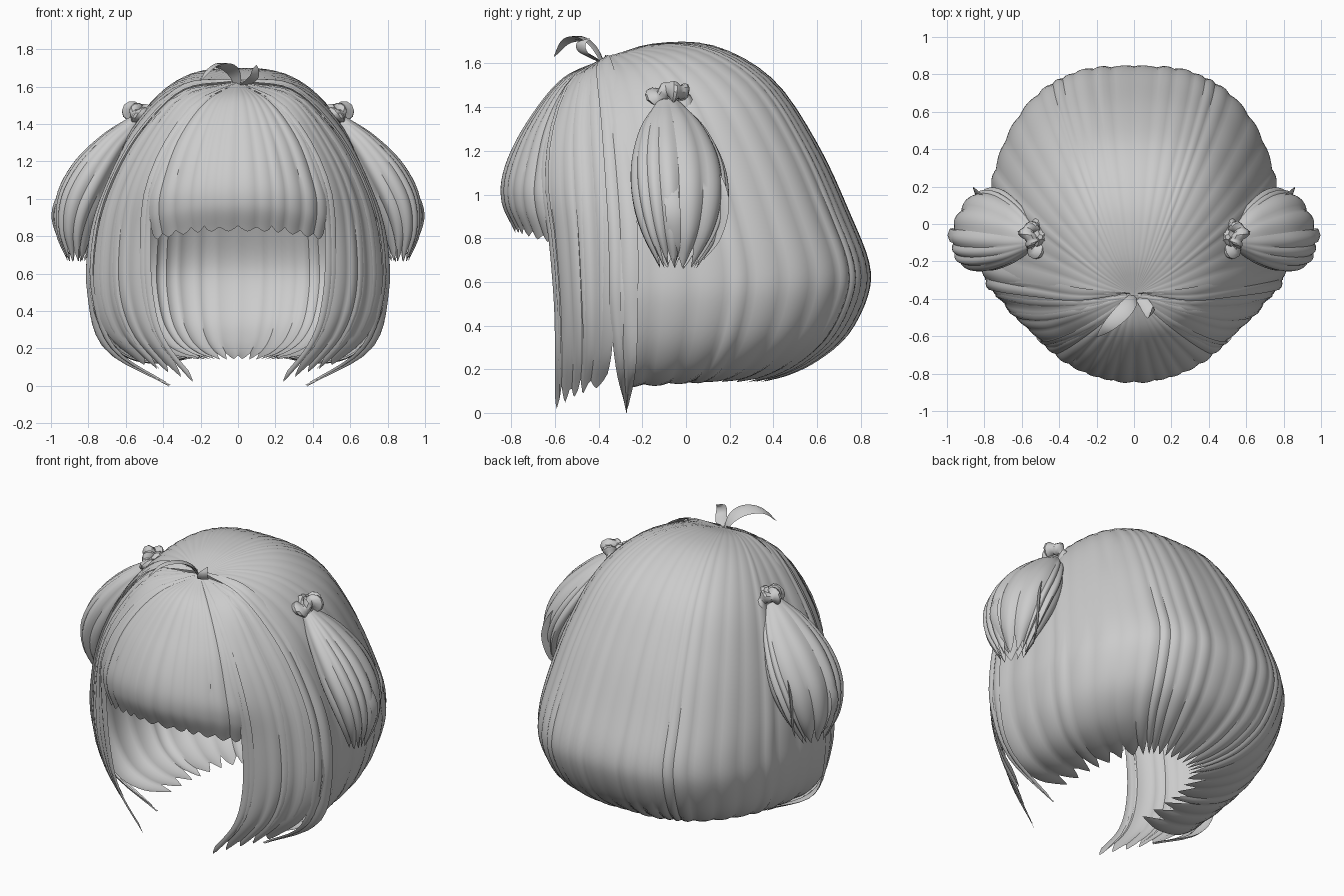
import bpy, bmesh, math, random
from mathutils import Vector as V

if "Cube" in bpy.data.objects:
    bpy.data.objects.remove(bpy.data.objects["Cube"])

random.seed(4)
hair = bpy.data.materials.new("hair_grey")
hair.diffuse_color = (0.6, 0.6, 0.6, 1)
hair.use_nodes = True
hair.node_tree.nodes["Principled BSDF"].inputs["Base Color"].default_value = hair.diffuse_color


def finish(name, bm, mirror=True, angle=35):
    me = bpy.data.meshes.new(name)
    bm.to_mesh(me)
    bm.free()
    me.materials.append(hair)
    me.polygons.foreach_set("use_smooth", [True] * len(me.polygons))
    me.set_sharp_from_angle(angle=math.radians(angle))
    ob = bpy.data.objects.new(name, me)
    bpy.context.collection.objects.link(ob)
    if mirror:
        ob.modifiers.new("mirror", 'MIRROR').merge_threshold = 0.002
    return ob


def spline(pts, t):
    """Smooth curve through points, t from 0 to 1."""
    n = len(pts) - 1
    i = min(int(t * n), n - 1)
    f = t * n - i
    b, c = pts[i], pts[i + 1]
    a = pts[i - 1] if i else b * 2 - c
    d = pts[i + 2] if i + 2 <= n else c * 2 - b
    return (b * 2 + (c - a) * f + (a * 2 - b * 5 + c * 4 - d) * f * f
            + (b * 3 - a - c * 3 + d) * f ** 3) * 0.5


def sheet(name, guides, locks, amp, tooth, rows=36, sub=6, centre=(0, 0, 0.8), mirror=True):
    """Surface through guide curves, split in rounded locks with pointed tips."""
    centre = V(centre)
    widths = [random.uniform(0.5, 1.5) for _ in range(locks)]
    total, start, cols = sum(widths), 0, []
    for w in widths:
        d = tooth * random.uniform(0.6, 1.2)
        a = amp * random.uniform(0.6, 1.2)
        for k in range(sub):
            f = k / sub
            cols.append(((start + w * f) / total, a * math.sin(math.pi * f),
                         1 - d * abs(2 * f - 1) ** 1.3))
        start += w
    cols.append((1.0, 0.0, 1 - tooth))

    def point(u, v):
        return spline([spline(g, v) for g in guides], u)

    bm, grid, sign = bmesh.new(), [], 0
    for u, a, end in cols:
        line = []
        for r in range(rows + 1):
            v = r / rows * end
            p = point(u, v)
            du = point(min(u + .01, 1), v) - point(max(u - .01, 0), v)
            dv = point(u, min(v + .01, 1)) - point(u, max(v - .01, 0))
            n = du.cross(dv).normalized()
            s = 1 if n.dot(p - centre) >= 0 else -1
            sign += s
            line.append(bm.verts.new(p + n * s * a * min(1, v * 1.8)))
        grid.append(line)
    for A, B in zip(grid, grid[1:]):
        for r in range(rows):
            q = (A[r], B[r], B[r + 1], A[r + 1])
            bm.faces.new(q if sign > 0 else q[::-1])
    bmesh.ops.remove_doubles(bm, verts=bm.verts, dist=0.0005)
    return finish(name, bm, mirror)


def strand(name, pts, width, side, mirror=True, steps=18):
    """Tapered ridged lock along a path, widened along the side direction."""
    pts, side = [V(p) for p in pts], V(side).normalized()
    bm, prev = bmesh.new(), None
    for i in range(steps + 1):
        t = i / steps
        p = spline(pts, t)
        tan = spline(pts, min(t + .02, 1)) - spline(pts, max(t - .02, 0))
        w = width * max(math.sin(math.pi * (0.08 + 0.92 * t)) ** 0.8, 0.01)
        n = tan.cross(side).normalized() * w * 0.35
        ring = [bm.verts.new(p + o) for o in (side * w, n, side * -w, n * -0.3)]
        if prev:
            for k in range(4):
                bm.faces.new((prev[k], prev[(k + 1) % 4], ring[(k + 1) % 4], ring[k]))
        prev = ring
    bmesh.ops.recalc_face_normals(bm, faces=bm.faces)
    return finish(name, bm, mirror, 50)


def vecs(*pts):
    return [V(p) for p in pts]


# back shell: side profile swept round to the rear profile
side = vecs((0, -.38, 1.62), (.2, -.37, 1.625), (.4, -.34, 1.53), (.57, -.32, 1.335), (.685, -.31, 1.1),
            (.76, -.3, .86), (.79, -.3, .66), (.79, -.3, .5), (.735, -.3, .31), (.62, -.3, .17),
            (.46, -.3, .125), (.28, -.3, .15))
rear = vecs((0, -.38, 1.62), (0, -.15, 1.69), (0, .13, 1.68), (0, .4, 1.525), (0, .605, 1.225),
            (0, .755, .9), (0, .838, .68), (0, .828, .53), (0, .74, .36), (0, .61, .25),
            (0, .48, .185), (0, .35, .15))
guides = []
for k in range(9):
    a = math.pi / 2 * k / 8
    sx, cy = math.sin(a) ** 0.76, math.cos(a) ** 0.76
    guides.append([V((s.x * sx, s.y + (r.y - s.y) * cy, s.z + (r.z - s.z) * cy ** 1.2))
                   for s, r in zip(side, rear)])
sheet("back_hair", guides, 13, 0.009, 0.06, rows=44)

# fringe
mid = vecs((0, -.38, 1.62), (0, -.57, 1.525), (0, -.73, 1.32), (0, -.825, 1.12), (0, -.838, .97), (0, -.775, .83))
edge = vecs((0, -.38, 1.62), (.2, -.53, 1.51), (.36, -.62, 1.31), (.455, -.655, 1.06), (.475, -.645, .92), (.45, -.61, .78))
guides = [[V((e.x * s, m.y + (e.y - m.y) * s ** 2.2, m.z + (e.z - m.z) * s ** 2.2))
           for m, e in zip(mid, edge)] for s in (0, .25, .5, .75, 1)]
sheet("fringe", guides, 6, 0.009, 0.045)

# long front side locks
front = vecs((0, -.38, 1.62), (.19, -.54, 1.515), (.35, -.635, 1.3), (.445, -.665, 1.05), (.465, -.63, .8),
             (.455, -.605, .5), (.39, -.6, .25), (.21, -.6, .015))
middle = vecs((.02, -.38, 1.62), (.28, -.48, 1.535), (.455, -.53, 1.3), (.57, -.53, 1.05), (.615, -.51, .8),
              (.615, -.495, .5), (.54, -.49, .27), (.38, -.5, .08))
outer = vecs((.02, -.38, 1.62), (.3, -.39, 1.575), (.53, -.37, 1.34), (.68, -.345, 1.06), (.755, -.33, .8),
             (.77, -.33, .5), (.7, -.34, .28), (.54, -.37, .13))
sheet("front_side_lock", [front, middle, outer], 5, 0.01, 0.05)

# rear side lock with a long curled tip
inner = vecs((.02, -.37, 1.63), (.3, -.41, 1.58), (.53, -.39, 1.35), (.685, -.37, 1.07), (.76, -.355, .8),
             (.765, -.35, .5), (.65, -.32, .2), (.36, -.27, .005))
behind = vecs((.02, -.37, 1.64), (.3, -.34, 1.61), (.55, -.28, 1.37), (.705, -.24, 1.07), (.79, -.22, .8),
              (.805, -.22, .5), (.715, -.23, .2), (.36, -.27, .005))
sheet("rear_side_lock", [inner, behind], 2, 0.01, 0.02)

# loose thin strands lying over the side locks
for i, f in enumerate((.12, .62, .85)):
    path = []
    for a, m, b in zip(front, middle, outer):
        p = spline([a, m, b], f)
        path.append(p + V((p.x, p.y, 0)).normalized() * 0.006)
    strand(f"loose_strand_{i + 1}", path, 0.022, (.55, .8, .1) if f > .3 else (.9, .4, 0))

# bunches: ribbed drooping tubes
path = vecs((.54, -.08, 1.41), (.64, -.06, 1.29), (.745, -.04, 1.13), (.825, -.03, .97), (.86, -.03, .82), (.86, -.04, .67))
radii = [(.045, .06), (.09, .15), (.13, .205), (.13, .205), (.095, .16), (.03, .07)]
guides = []
for k in range(17):
    a = 2 * math.pi * k / 16
    line = []
    for i, (p, (rn, ry)) in enumerate(zip(path, radii)):
        tan = path[min(i + 1, 5)] - path[max(i - 1, 0)]
        n = tan.cross(V((0, 1, 0))).normalized()
        # the rear half leans in towards the head
        line.append(p + n * rn * math.cos(a) + V((-0.04 * math.sin(a) * (ry / .2), ry * math.sin(a), 0)))
    guides.append(line)
sheet("bunch", guides, 13, 0.018, 0.1, rows=26, centre=(.76, -.04, 1.05))

# single flicked tips on the bunches
strand("bunch_tip_outer", [(.8, -.07, 1.22), (.93, -.07, 1.06), (.985, -.06, .92), (.95, -.05, .78), (.88, -.05, .68)],
       0.035, (0, 1, 0))
strand("bunch_tip_back", [(.7, .06, 1.2), (.8, .14, 1.08), (.84, .17, .95), (.83, .14, .8), (.81, .08, .7)],
       0.035, (.6, .8, 0))

# hair ties: ruffled ring with a folded knot in the middle
axis = V((.62, 0, -.78))
across = axis.cross(V((0, 1, 0)))
tie, bm = V((.51, -.07, 1.435)), bmesh.new()
ring = []
for i in range(48):
    a = 2 * math.pi * i / 48
    out = across * math.cos(a) + V((0, math.sin(a), 0))
    r = 0.04 + 0.008 * math.sin(9 * a) + 0.006 * math.sin(4 * a + 1)
    c = tie + out * (0.064 + 0.01 * math.sin(3 * a)) + axis * 0.014 * math.sin(5 * a)
    ring.append([bm.verts.new(c + (out * math.cos(b) + axis * math.sin(b)) * r)
                 for b in (2 * math.pi * j / 10 for j in range(10))])
for i in range(48):
    A, B = ring[i], ring[(i + 1) % 48]
    for j in range(10):
        bm.faces.new((A[j], B[j], B[(j + 1) % 10], A[(j + 1) % 10]))
bmesh.ops.recalc_face_normals(bm, faces=bm.faces)
finish("hair_tie", bm)

bm = bmesh.new()
bmesh.ops.create_icosphere(bm, subdivisions=3, radius=0.055)
for v in bm.verts:
    a = math.atan2(v.co.y, v.co.x)
    v.co = v.co * (1 + 0.12 * math.sin(5 * a + v.co.z * 40)) + tie - axis * 0.015
finish("hair_tie_knot", bm)

# two curled sprigs on the crown
strand("large_sprig", [(0, -.38, 1.6), (-.02, -.42, 1.67), (-.07, -.48, 1.71), (-.14, -.55, 1.7), (-.2, -.605, 1.63)],
       0.045, (.75, -.5, .25), False)
strand("small_sprig", [(.01, -.38, 1.6), (.05, -.42, 1.62), (.085, -.47, 1.65), (.095, -.48, 1.69), (.1, -.44, 1.715)],
       0.035, (.6, .7, -.2), False)
